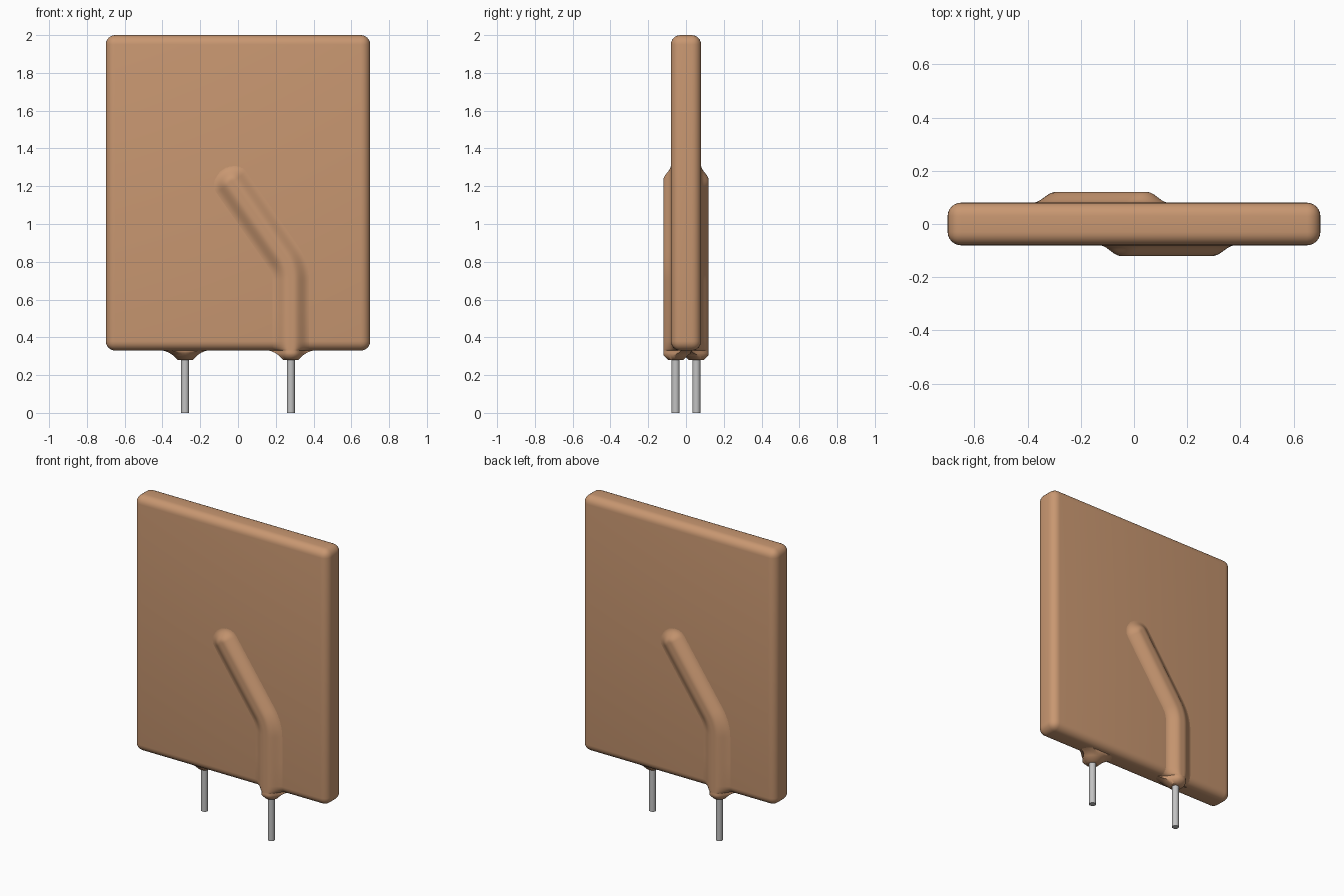
import bpy, bmesh, math
from mathutils import Vector

cube = bpy.data.objects.get("Cube")
if cube:
    bpy.data.objects.remove(cube, do_unlink=True)


def material(name, rgb):
    m = bpy.data.materials.new(name)
    m.use_nodes = True
    m.diffuse_color = (*rgb, 1)
    bsdf = next(n for n in m.node_tree.nodes if n.type == 'BSDF_PRINCIPLED')
    bsdf.inputs["Base Color"].default_value = (*rgb, 1)
    return m


COAT = material("tan coating", (0.58, 0.31, 0.165))
METAL = material("pin metal", (0.54, 0.54, 0.54))

HALF_X, HALF_Y, BASE, TOP, ROUND = 0.70, 0.08, 0.33, 2.0, 0.05
PIN_X, PIN_Y, CREST = 0.28, 0.055, 0.12


def finish(name, bm, mat, angle=40):
    me = bpy.data.meshes.new(name)
    bm.to_mesh(me)
    bm.free()
    me.materials.append(mat)
    ob = bpy.data.objects.new(name, me)
    bpy.context.collection.objects.link(ob)
    bpy.ops.object.select_all(action='DESELECT')
    ob.select_set(True)
    bpy.context.view_layer.objects.active = ob
    bpy.ops.object.shade_smooth_by_angle(angle=math.radians(angle))
    return ob


def bell(u):
    """Ridge height from 1 on the crest to just under 0 at the skirt."""
    t = (abs(u) - 0.015) / 0.085
    return 1 if t <= 0 else -0.03 if t >= 1 else 0.5 + 0.5 * math.cos(math.pi * t)


def body_depth(z):
    """Half thickness of the slab, following its rounded lower edge."""
    k = max(0, ROUND - (z - BASE))
    return HALF_Y - ROUND + math.sqrt(max(0, ROUND ** 2 - k ** 2))


def bridge(bm, a, b, closed):
    n = len(a)
    for i in range(n if closed else n - 1):
        j = (i + 1) % n
        bm.faces.new((a[i], a[j], b[j], b[i]))


# Rounded slab
bm = bmesh.new()
bmesh.ops.create_cube(bm, size=1)
for v in bm.verts:
    v.co = (v.co.x * 2 * HALF_X, v.co.y * 2 * HALF_Y,
            (BASE + TOP) / 2 + v.co.z * (TOP - BASE))
bmesh.ops.bevel(bm, geom=bm.edges[:], offset=ROUND, segments=6,
                profile=0.5, affect='EDGES')
finish("coated_body", bm, COAT)


def ridge(name, turn):
    """Raised wire bump: straight up, a soft bend, then a slanted run."""
    bend, start, end = (Vector(p) for p in ((0.28, 0.77), (0.28, 0.70), (-0.035, 1.22)))
    slant = (end - bend).normalized()
    out = bend + slant * 0.07
    rows = [(Vector((PIN_X, z)), Vector((0, 1)), 0)
            for z in (0.33, 0.333, 0.34, 0.35, 0.365, 0.38, 0.54)]
    for i in range(9):
        t = i / 8
        p = start * (1 - t) ** 2 + bend * 2 * t * (1 - t) + out * t * t
        d = (bend - start) * (1 - t) + (out - bend) * t
        rows.append((p, d.normalized(), 0))
    rows += [(end + slant * e, slant, e * 1.2) for e in [i * 0.009 for i in range(11)]]
    bm = bmesh.new()
    prev = None
    for p, d, e in rows:
        side = Vector((d.y, -d.x))
        row = []
        for c in range(-10, 11):
            u = c * 0.0102
            q = p + side * u
            deep = body_depth(q.y)
            y = deep + (CREST - deep) * bell(math.hypot(u, e))
            row.append(bm.verts.new((q.x * turn, -y * turn, q.y)))
        if prev:
            bridge(bm, prev, row, False)
        prev = row
    finish(name, bm, COAT, 60)


def collar(name, turn):
    """Flared neck where the pin leaves the slab."""
    bm = bmesh.new()
    rings = []
    for z, r in ((0.345, 0.13), (0.333, 0.13), (0.327, 0.105), (0.317, 0.082),
                 (0.305, 0.065), (0.28, 0.04)):
        ring = []
        for i in range(32):
            a = 2 * math.pi * i / 32
            x = r * math.cos(a)
            reach = 0.03 + (CREST - 0.03) * bell(x)
            y = min(max(-PIN_Y + r * math.sin(a), -reach), 0.03)
            ring.append(bm.verts.new(((PIN_X + x) * turn, y * turn, z)))
        if rings:
            bridge(bm, rings[-1], ring, True)
        rings.append(ring)
    bm.faces.new(rings[0])
    bm.faces.new(rings[-1])
    bmesh.ops.recalc_face_normals(bm, faces=bm.faces[:])
    finish(name, bm, COAT, 50)


def pin(name, turn):
    bm = bmesh.new()
    bmesh.ops.create_cone(bm, cap_ends=True, segments=24, radius1=0.021,
                          radius2=0.021, depth=0.32)
    bmesh.ops.translate(bm, verts=bm.verts[:], vec=(PIN_X * turn, -PIN_Y * turn, 0.16))
    finish(name, bm, METAL)


# Front and back halves are half a turn apart
for label, turn in (("front", 1), ("back", -1)):
    ridge(label + "_wire_ridge", turn)
    collar(label + "_pin_collar", turn)
    pin(label + "_pin", turn)
